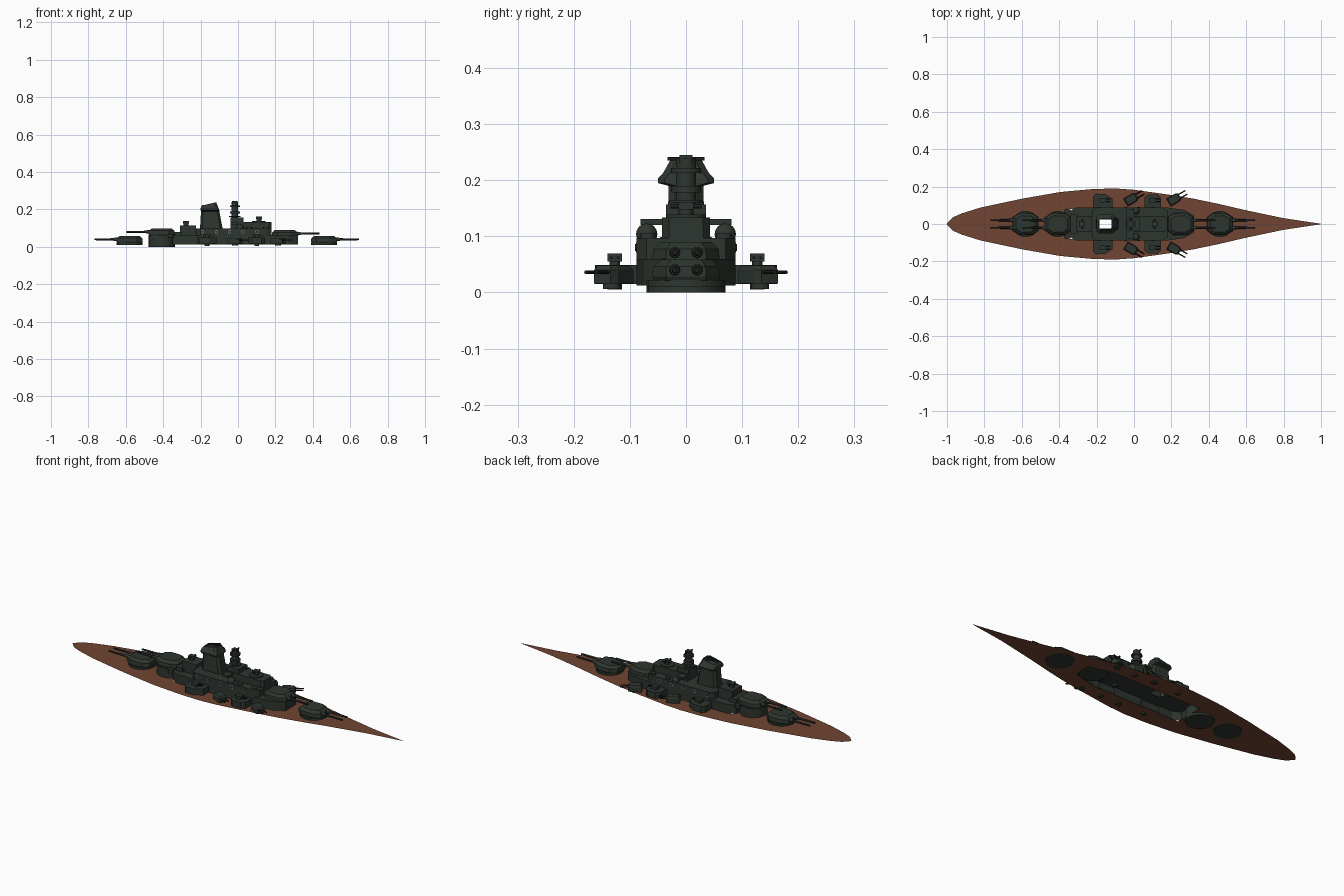
import bpy, bmesh, math
from mathutils import Vector, Matrix

if "Cube" in bpy.data.objects:
    bpy.data.objects.remove(bpy.data.objects["Cube"])


def material(name, col):
    m = bpy.data.materials.new(name)
    m.diffuse_color = (*col, 1)
    m.use_nodes = True
    m.node_tree.nodes["Principled BSDF"].inputs["Base Color"].default_value = m.diffuse_color
    return m


GREEN = material("dark_green_paint", (0.027, 0.036, 0.028))
BLACK = material("gun_metal", (0.012, 0.015, 0.014))
BROWN = material("wood_deck", (0.16, 0.06, 0.033))
GREY = material("porthole_grey", (0.25, 0.27, 0.26))


def finish(name, bm, mat, matrix=None, smooth=False):
    bmesh.ops.recalc_face_normals(bm, faces=bm.faces)
    if matrix:
        bmesh.ops.transform(bm, matrix=matrix, verts=bm.verts)
    me = bpy.data.meshes.new(name)
    bm.to_mesh(me)
    bm.free()
    me.materials.append(mat)
    ob = bpy.data.objects.new(name, me)
    bpy.context.collection.objects.link(ob)
    if smooth:
        bpy.context.view_layer.objects.active = ob
        ob.select_set(True)
        bpy.ops.object.shade_smooth_by_angle(angle=math.radians(35))
        ob.select_set(False)
    return ob


def loft(rings, bottom=True, top=True):
    """Join rings of points into a tube, with optional end caps."""
    bm = bmesh.new()
    rows = [[bm.verts.new(p) for p in r] for r in rings]
    n = len(rows[0])
    for a, b in zip(rows, rows[1:]):
        for i in range(n):
            j = (i + 1) % n
            bm.faces.new((a[i], a[j], b[j], b[i]))
    if bottom:
        bm.faces.new(rows[0][::-1])
    if top:
        bm.faces.new(rows[-1])
    return bm


def prism(name, outline, levels, mat=GREEN, matrix=None):
    """levels: (z, scale) pairs for the same outline."""
    return finish(name, loft([[(x * s, y * s, z) for x, y in outline] for z, s in levels]), mat, matrix)


def box(name, x0, x1, y0, y1, z0, z1, mat=GREEN, matrix=None):
    return prism(name, [(x0, y0), (x1, y0), (x1, y1), (x0, y1)], [(z0, 1), (z1, 1)], mat, matrix)


def rod(name, a, b, r, mat=GREEN, r2=None, sides=16, matrix=None):
    a, b = Vector(a), Vector(b)
    d = b - a
    bm = bmesh.new()
    m = Matrix.Translation((a + b) / 2) @ d.to_track_quat('Z', 'Y').to_matrix().to_4x4()
    bmesh.ops.create_cone(bm, cap_ends=True, segments=sides, radius1=r,
                          radius2=r if r2 is None else r2, depth=d.length, matrix=m)
    return finish(name, bm, mat, matrix, smooth=True)


def mirror_y(half):
    return half + [(x, -y) for x, y in reversed(half)]


def open_shell(name, outline, z0, z1):
    """Deckhouse without floor, with the funnel shaft cut through its roof."""
    bm = loft([[(x, y, z) for x, y in outline] for z in (z0, z1)], bottom=False)
    for co, no in (((-.185, 0, 0), (1, 0, 0)), ((-.12, 0, 0), (1, 0, 0)),
                   ((0, .025, 0), (0, 1, 0)), ((0, -.025, 0), (0, 1, 0))):
        bmesh.ops.bisect_plane(bm, geom=bm.verts[:] + bm.edges[:] + bm.faces[:], plane_co=co, plane_no=no)
    hole = [f for f in bm.faces if -.185 < f.calc_center_median().x < -.12
            and abs(f.calc_center_median().y) < .024 and abs(f.normal.z) > .5 or
            (-.185 < f.calc_center_median().x < -.12 and abs(f.calc_center_median().y) < .024)]
    bmesh.ops.delete(bm, geom=hole, context='FACES')
    return finish(name, bm, GREEN)


# wooden deck: thin sheet with an opening under the superstructure
EDGE = [(-1, .004), (-.97, .035), (-.92, .057), (-.82, .088), (-.6, .135), (-.4, .17), (-.34, .176),
        (-.22, .187), (-.1, .19), (0, .183), (.18, .158), (.32, .135), (.45, .108), (.6, .073),
        (.8, .031), (1, .001)]
bm = bmesh.new()
for (xa, ya), (xb, yb) in zip(EDGE, EDGE[1:]):
    inside = -.35 < xa and xb < .33
    ia = (.08 if xa < .2 else .045) if inside else 0
    ib = (.08 if xb < .2 else .045) if inside else 0
    for s in (1, -1):
        bm.faces.new([bm.verts.new((x, s * y, .012)) for x, y in ((xa, ia), (xb, ib), (xb, yb), (xa, ya))][::s])
bmesh.ops.remove_doubles(bm, verts=bm.verts, dist=.0005)
finish("deck", bm, BROWN)

# stepped superstructure
open_shell("lower_deckhouse", mirror_y([(.32, .045), (.27, .075), (.18, .088), (-.31, .088), (-.35, .065)]), .012, .06)
open_shell("upper_deckhouse", mirror_y([(.18, .07), (.15, .088), (-.2, .088), (-.225, .07)]), .06, .097)
prism("bridge_block", mirror_y([(.18, .03), (.165, .043), (-.04, .043)]), [(.095, 1), (.134, 1)])
box("bridge_wings", -.04, .0, -.081, .081, .12, .131)
box("aft_house", -.31, -.225, -.04, .04, .06, .115)
box("aft_step", -.34, -.3, -.05, .05, .06, .08)

# portholes and range-finder domes
for s in (1, -1):
    for x in (-.19, -.115, -.045, .025, .1):
        rod("porthole_ring", (x, s * .087, .08), (x, s * .0895, .08), .009, GREY)
        rod("porthole_glass", (x, s * .088, .08), (x, s * .0905, .08), .006, BLACK)
    bm = bmesh.new()
    bmesh.ops.create_uvsphere(bm, u_segments=16, v_segments=8, radius=.019,
                              matrix=Matrix.Translation((.01, s * .07, .104)))
    finish("side_dome", bm, GREEN, smooth=True)

# funnel: open tube with a flared cap
FUNNEL = [(.06, -.205, -.075, .034, 0), (.19, -.198, -.1, .031, 0), (.195, -.2, -.1, .05, 0), (.203, -.2, -.102, .05, 0),
          (.214, -.198, -.107, .04, 0), (.23, -.19, -.115, .028, .006)]
rings = []
for z, x0, x1, h, t in FUNNEL:
    c = .012
    rings.append([(x, y, z + t * (1 if x > -.15 else -1)) for x, y in
                  mirror_y([(x1, h - c), (x1 - c, h), (x0 + c, h), (x0, h - c)])])
finish("funnel", loft(rings, False, False), GREEN)

# mast tower with platforms and range finder
MX = -.017
box("mast_base", -.04, .03, -.036, .036, .134, .157)
rod("mast_column", (MX, 0, .155), (MX, 0, .24), .018)
for z0, z1, r in ((.178, .19, .027), (.213, .222, .027), (.16, .165, .03)):
    rod("mast_platform", (MX, 0, z0), (MX, 0, z1), r, sides=12)
rod("mast_rangefinder", (MX, -.033, .238), (MX, .033, .238), .003, BLACK)
box("mast_top", MX - .014, MX + .014, -.012, .012, .232, .245)


# gun directors on bridge and aft house
def director(x, z):
    rod("director_base", (x, 0, z), (x, 0, z + .012), .013)
    box("director_head", x - .016, x + .016, -.013, .013, z + .011, z + .024)
    rod("director_arms", (x, -.028, z + .017), (x, .028, z + .017), .004, BLACK)


rod("bridge_roof_ring", (.11, 0, .13), (.11, 0, .139), .036)
director(.112, .137)
director(-.278, .115)


# main turrets: barbette, faceted gun house, twin barrels
HOUSE = mirror_y([(.07, .036), (.03, .06), (-.04, .058), (-.07, .035)])


def main_turret(x, z, d, base):
    m = Matrix.Translation((x, 0, 0)) @ Matrix.Rotation(0 if d > 0 else math.pi, 4, 'Z')
    rod("barbette", (x, 0, base), (x, 0, z + .01), .07, sides=24)
    prism("gun_house", HOUSE, [(z + .009, .95), (z + .016, 1), (z + .034, .97), (z + .047, .74)], GREEN, m)
    for y in (-.02, .02):
        rod("gun_sleeve", (.055, y, z + .028), (.085, y, z + .028), .011, GREEN, .008, matrix=m)
        rod("gun_barrel", (.07, y, z + .028), (.187, y, z + .028), .0062, BLACK, .0048, matrix=m)


main_turret(.46, .012, 1, .01)
main_turret(.25, .043, 1, .02)
main_turret(-.58, .012, -1, .01)
main_turret(-.408, .052, -1, 0)

# side sponsons with small mounts, and angled twin-gun mounts
for s in (1, -1):
    for x in (-.165, .1):
        pts = [(x - .055, .08), (x + .05, .08), (x + .05, .135), (x + .01, .16), (x - .04, .162), (x - .055, .145)]
        if x > 0:
            pts = [(x - .045, .08), (x + .045, .08), (x + .045, .14), (x + .025, .158), (x - .025, .158), (x - .045, .14)]
        prism("sponson", [(px, s * py) for px, py in pts], [(.015, 1), (.049, 1)])
        rod("sponson_foot", (x, s * .127, .005), (x, s * .127, .016), .013)
        rod("light_mount_stem", (x, s * .127, .048), (x, s * .127, .057), .009)
        box("light_mount", x - .02, x + .016, s * .127 - .013, s * .127 + .013, .055, .069)
        for o in (-.006, .006):
            rod("light_gun", (x, s * .127 + o, .062), (x + .04, s * .127 + o, .062), .0025, BLACK, sides=8)
    for x in (-.015, .215):
        m = Matrix.Translation((x, s * .132, 0)) @ Matrix.Rotation(s * math.radians(30), 4, 'Z')
        rod("angled_mount_foot", (0, 0, .006), (0, 0, .018), .016, matrix=m)
        prism("angled_mount", mirror_y([(.034, .017), (.02, .024), (-.035, .024)]),
              [(.016, 1), (.04, 1), (.048, .8)], GREEN, m)
        for o in (-.011, .011):
            rod("angled_gun", (.02, o, .036), (.074, o, .036), .0035, BLACK, sides=8, matrix=m)
    # small deck details on the upper works
    for x in (-.36, .06, .15):
        rod("small_tub", (x, s * .068, .05), (x, s * .068, .068 if x < 0 else .105), .014, sides=12)
